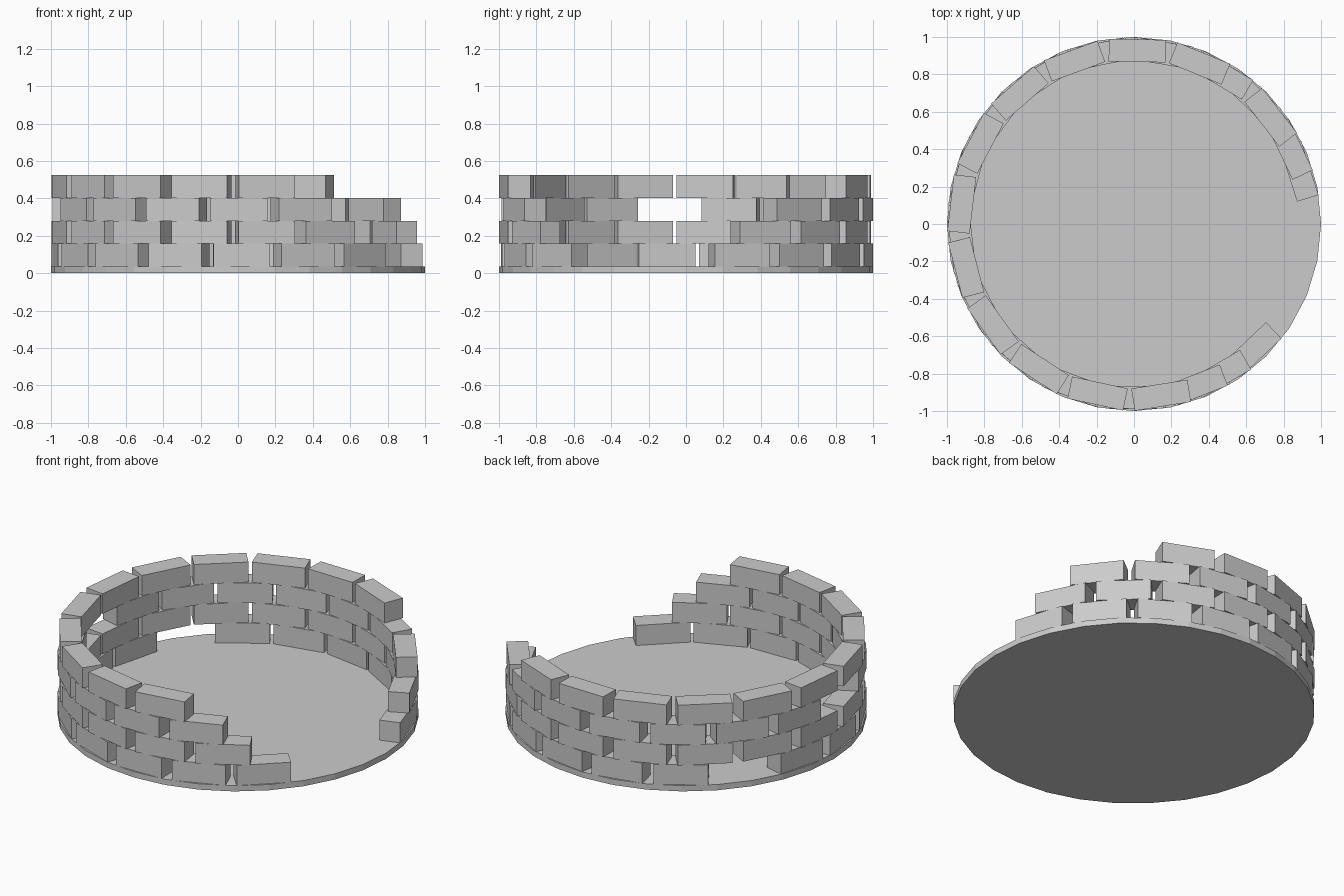
import bpy, bmesh, math
from mathutils import Matrix

if "Cube" in bpy.data.objects:
    bpy.data.objects.remove(bpy.data.objects["Cube"])

BASE_H = 0.035
ROW_H = 0.1225
PITCH = 21.12                # degrees between brick centres
R_IN, R_OUT = 0.867, 0.987   # inner and outer brick faces
WIDTH = 0.304


def finish(bm, name):
    mesh = bpy.data.meshes.new(name)
    bm.to_mesh(mesh)
    bm.free()
    obj = bpy.data.objects.new(name, mesh)
    bpy.context.collection.objects.link(obj)


# Round floor slab
bm = bmesh.new()
bmesh.ops.create_cone(bm, cap_ends=True, segments=32, radius1=1, radius2=1, depth=BASE_H,
                      matrix=Matrix.Translation((0, 0, BASE_H / 2)))
finish(bm, "floor_slab")

# Brick courses: first brick angle, number of places, missing places
courses = [
    (313.4, 15, {8}),
    (300.1, 14, set()),
    (291.4, 13, {5}),
    (279.0, 11, set()),
]
for row, (start, count, missing) in enumerate(courses):
    bm = bmesh.new()
    z = BASE_H + ROW_H * (row + 0.5)
    for i in range(count):
        if i in missing:
            continue
        place = (Matrix.Rotation(math.radians(start - i * PITCH), 4, 'Z')
                 @ Matrix.Translation(((R_IN + R_OUT) / 2, 0, z))
                 @ Matrix.Diagonal((R_OUT - R_IN, WIDTH, ROW_H, 1)))
        bmesh.ops.create_cube(bm, size=1, matrix=place)
    finish(bm, f"brick_course_{row + 1}")
